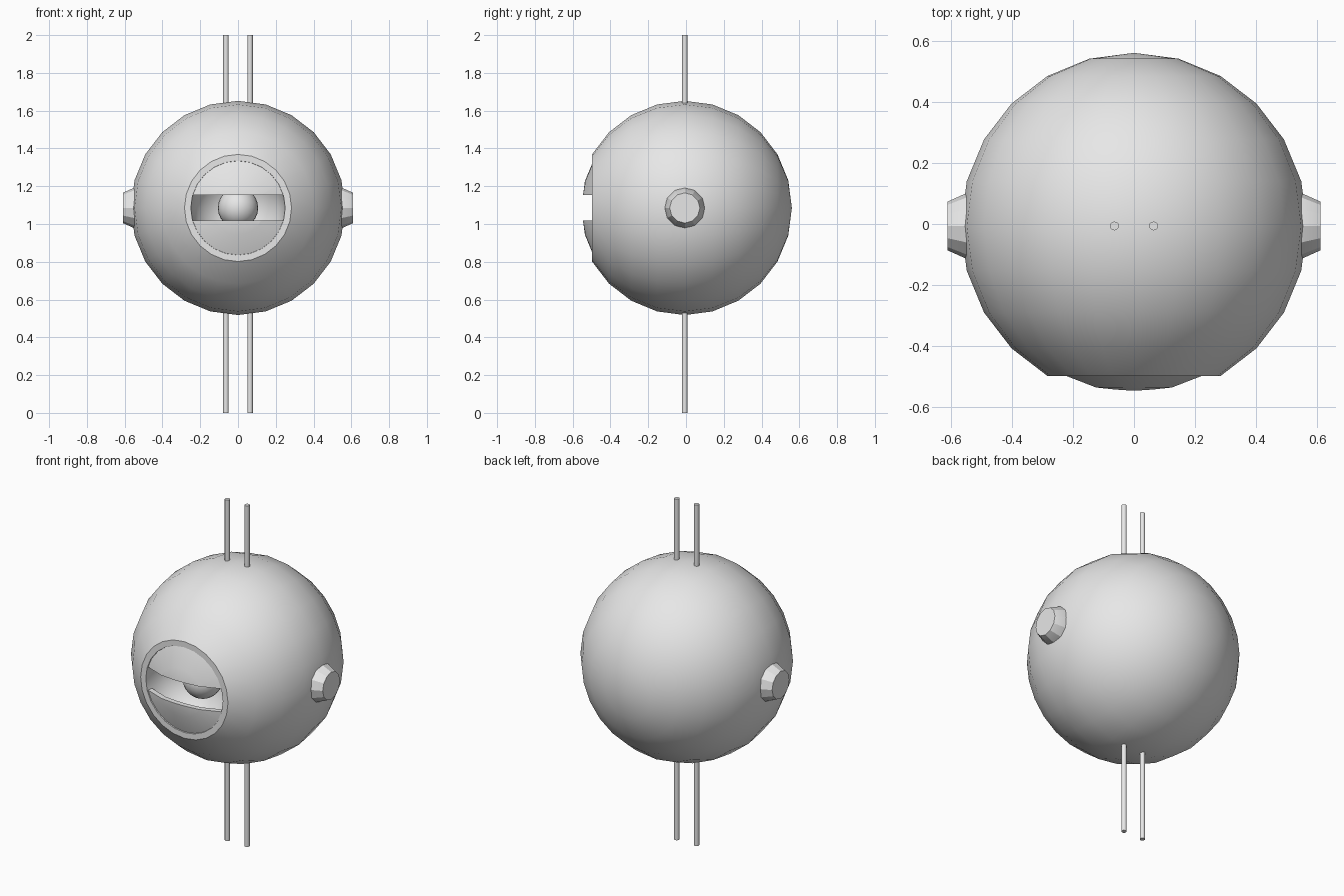
import bpy, bmesh, math
from mathutils import Matrix, Vector

if "Cube" in bpy.data.objects:
    bpy.data.objects.remove(bpy.data.objects["Cube"], do_unlink=True)

CENTRE = Vector((0, -0.0065, 1.085))
R_SHELL, R_LID, SEGMENTS = 0.567, 0.5475, 24
SLIT = 0.0675                      # half height of the eye slit
STEP = math.radians(15)

grey = bpy.data.materials.new("plain_grey")
grey.use_nodes = True
grey.diffuse_color = (0.8, 0.8, 0.8, 1)
grey.node_tree.nodes["Principled BSDF"].inputs["Base Color"].default_value = (0.8, 0.8, 0.8, 1)


def finish(name, bm, smooth=35):
    bmesh.ops.recalc_face_normals(bm, faces=bm.faces)
    mesh = bpy.data.meshes.new(name)
    bm.to_mesh(mesh)
    bm.free()
    mesh.materials.append(grey)
    obj = bpy.data.objects.new(name, mesh)
    bpy.context.collection.objects.link(obj)
    bpy.ops.object.select_all(action='DESELECT')
    obj.select_set(True)
    bpy.context.view_layer.objects.active = obj
    bpy.ops.object.shade_smooth_by_angle(angle=math.radians(smooth))
    return obj


def lathe(profile, segments=SEGMENTS):
    """Spin (radius, depth) points around the front-back axis through the centre."""
    bm = bmesh.new()
    verts = [bm.verts.new((r, d, 0)) for r, d in profile]
    edges = [bm.edges.new(pair) for pair in zip(verts, verts[1:])]
    bmesh.ops.spin(bm, geom=verts + edges, cent=(0, 0, 0), axis=(0, 1, 0),
                   angle=math.tau, steps=segments)
    bmesh.ops.remove_doubles(bm, verts=bm.verts, dist=0.0005)
    bmesh.ops.translate(bm, verts=bm.verts, vec=CENTRE)
    return bm


def arc(radius, start, end):
    return [(radius * math.sin(i * STEP), -radius * math.cos(i * STEP))
            for i in range(start, end + 1)]


# Round body with a flat rim and a concave socket behind the eyelids
rim_depth = -R_SHELL * math.cos(2 * STEP)
socket = [(0.25 * math.cos(i * STEP), rim_depth + 0.24 * math.sin(i * STEP))
          for i in range(7)]
finish("body_shell", lathe(socket[::-1] + arc(R_SHELL, 2, 12)))

# Eyelids: a thick spherical cap sliced above and below the slit
for name, side in (("upper_eyelid", 1), ("lower_eyelid", -1)):
    bm = lathe(arc(R_LID, 0, 2) + arc(R_LID - 0.03, 0, 2)[::-1])
    cut = CENTRE + Vector((0, 0, side * SLIT))
    bmesh.ops.bisect_plane(bm, geom=bm.verts[:] + bm.edges[:] + bm.faces[:],
                           plane_co=cut, plane_no=(0, 0, -side), clear_outer=True)
    bmesh.ops.holes_fill(bm, edges=[e for e in bm.edges if e.is_boundary])
    finish(name, bm)

# Pupil ball inside the socket
bm = bmesh.new()
bmesh.ops.create_uvsphere(bm, u_segments=SEGMENTS, v_segments=12, radius=0.107,
                          matrix=Matrix.Translation(CENTRE + Vector((0, -0.32, 0))))
finish("pupil_ball", bm)

# Tapered side caps
for name, side in (("left_side_cap", 1), ("right_side_cap", -1)):
    bm = bmesh.new()
    place = (Matrix.Translation(CENTRE + Vector((side * 0.58, 0, 0)))
             @ Matrix.Rotation(side * math.pi / 2, 4, 'Y'))
    bmesh.ops.create_cone(bm, cap_ends=True, segments=12, radius1=0.107,
                          radius2=0.08, depth=0.06, matrix=place)
    base = [f for f in bm.faces if abs(f.calc_center_median().x) < 0.56]
    moved = bmesh.ops.extrude_face_region(bm, geom=base)["geom"]
    bmesh.ops.translate(bm, vec=(-side * 0.05, 0, 0),
                        verts=[v for v in moved if isinstance(v, bmesh.types.BMVert)])
    bmesh.ops.delete(bm, geom=base, context='FACES_ONLY')
    finish(name, bm, 25)

# Thin rods passing through the body from top to bottom
for name, side in (("left_rod", 1), ("right_rod", -1)):
    bm = bmesh.new()
    bmesh.ops.create_cone(bm, cap_ends=True, segments=12, radius1=0.0145,
                          radius2=0.0145, depth=2,
                          matrix=Matrix.Translation((side * 0.064, CENTRE.y, 1)))
    finish(name, bm)
